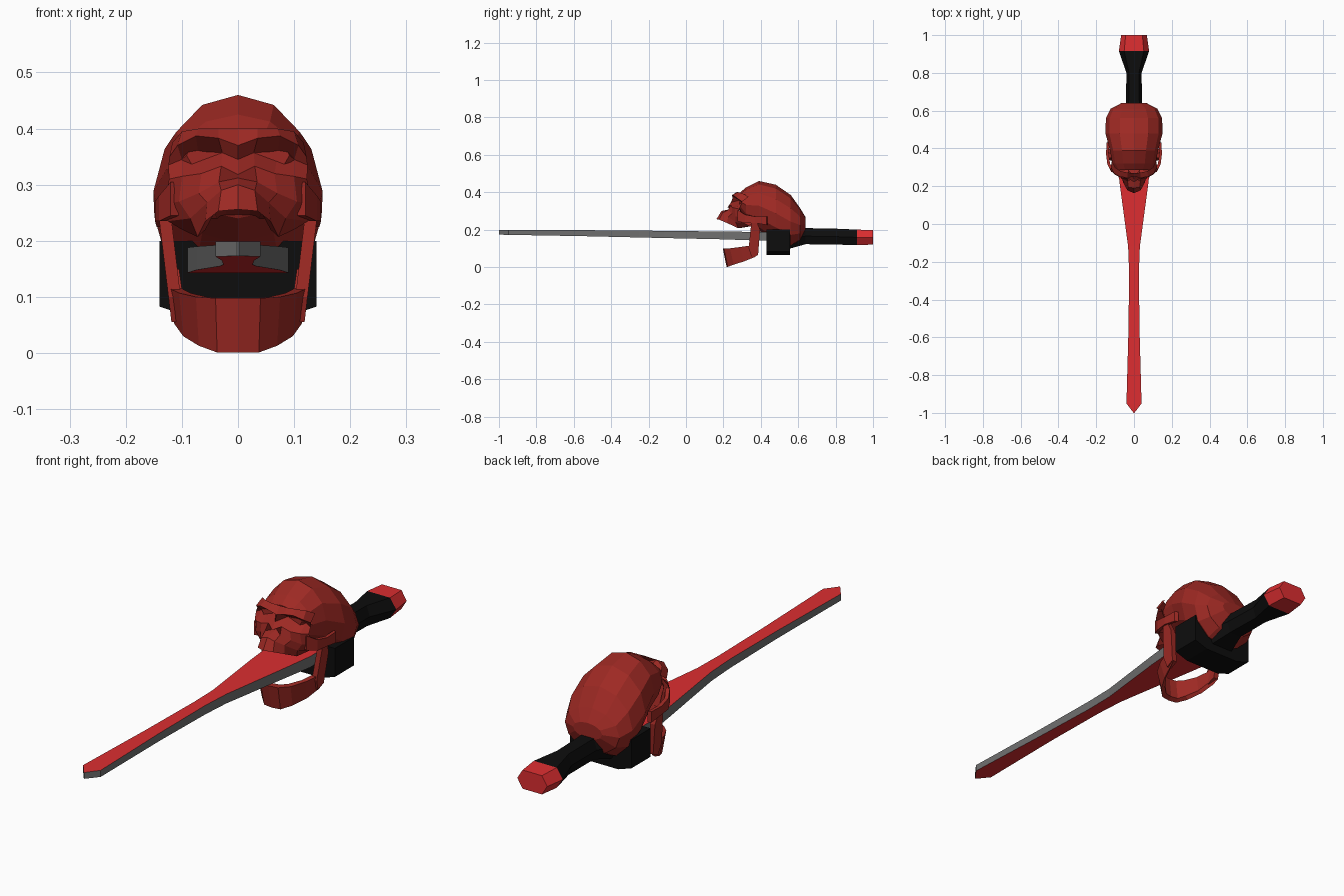
import bpy, bmesh
from math import sin, cos, pi


def material(name, rgb):
    m = bpy.data.materials.new(name)
    m.diffuse_color = (*rgb, 1)
    return m


BONE = material("bone_red", (0.34, 0.022, 0.017))
RED = material("bright_red", (0.72, 0.027, 0.03))
BLACK = material("black", (0.004, 0.004, 0.004))
STEEL = material("steel", (0.16, 0.16, 0.16))


def make(name, verts, faces, *mats, mirror=False, thick=0):
    me = bpy.data.meshes.new(name)
    me.from_pydata(verts, [], faces)
    bm = bmesh.new()
    bm.from_mesh(me)
    bmesh.ops.remove_doubles(bm, verts=bm.verts, dist=1e-5)
    bmesh.ops.recalc_face_normals(bm, faces=bm.faces)
    bm.to_mesh(me)
    bm.free()
    ob = bpy.data.objects.new(name, me)
    bpy.context.collection.objects.link(ob)
    for m in mats:
        me.materials.append(m)
    if thick:
        s = ob.modifiers.new("thickness", 'SOLIDIFY')
        s.thickness = thick
    if mirror:
        ob.modifiers.new("mirror", 'MIRROR')
    return ob


def loft(name, rings, *mats, mirror=False):
    n = len(rings[0])
    verts = [p for r in rings for p in r]
    faces = [(i * n + j, i * n + (j + 1) % n, (i + 1) * n + (j + 1) % n, (i + 1) * n + j)
             for i in range(len(rings) - 1) for j in range(n)]
    faces += [tuple(range(n)), tuple(range(len(verts) - n, len(verts)))]
    return make(name, verts, faces, *mats, mirror=mirror)


# Blade: y, half width, bottom, top; grey edges, red flats
blade = loft("blade", [[(-w, y, b), (w, y, b), (w, y, t), (-w, y, t)] for y, w, b, t in [
    (-1, .002, .173, .199), (-.95, .04, .172, .199), (-.55, .029, .165, .197),
    (-.25, .026, .158, .195), (-.12, .031, .155, .193), (.2, .074, .148, .19),
    (.34, .09, .143, .188), (.45, .09, .143, .188)]], RED, STEEL)
for p in blade.data.polygons:
    p.material_index = 0 if abs(p.normal.z) > .7 else 1


# Grip and pommel: six-sided sections
def hexring(y, w, b, t):
    m = (b + t) / 2
    return [(w, y, m), (w * .65, y, t), (-w * .65, y, t), (-w, y, m), (-w * .65, y, b), (w * .65, y, b)]


loft("grip", [hexring(*s) for s in [
    (.5, .09, .09, .205), (.56, .075, .1, .207), (.64, .043, .122, .208),
    (.8, .04, .12, .205), (.915, .08, .117, .2)]], BLACK)
loft("pommel", [hexring(*s) for s in [(.915, .08, .117, .2), (1, .068, .12, .197)]], RED)

# Guard behind the blade
half = [(.08, .063), (.14, .083), (.14, .2)]
outline = half + [(-x, z) for x, z in reversed(half)]
loft("guard", [[(x, y, z) for x, z in outline] for y in (.43, .555)], BLACK)

# Cranium: y, half width, bottom, top
rings = []
for y, w, b, t in [(.285, .09, .31, .395), (.32, .112, .24, .425), (.39, .125, .195, .46),
                   (.48, .148, .135, .44), (.56, .146, .1, .385),
                   (.61, .122, .135, .315), (.64, .065, .2, .265)]:
    c, h = (b + t) / 2, (t - b) / 2
    rings.append([(w * 1.02 * sin(a), y, c + h * cos(a)) for a in (2 * pi * k / 12 for k in range(12))])
loft("cranium", rings, BONE)

# Face: half grid from forehead down through sockets and cheek to palate
rows = [
    [(0, .27, .40), (.035, .272, .40), (.07, .28, .40), (.10, .30, .395), (.117, .335, .375)],
    [(0, .25, .37), (.035, .245, .383), (.075, .25, .387), (.108, .27, .37), (.122, .30, .35)],
    [(0, .24, .345), (.028, .285, .357), (.07, .30, .35), (.10, .30, .345), (.124, .295, .335)],
    [(0, .222, .318), (.03, .24, .333), (.065, .245, .32), (.10, .26, .315), (.123, .285, .31)],
    [(0, .25, .312), (.034, .225, .305), (.07, .245, .285), (.105, .265, .27), (.13, .30, .265)],
    [(0, .19, .30), (.03, .195, .29), (.055, .225, .268), (.085, .265, .24), (.125, .31, .235)],
    [(0, .163, .256), (.035, .178, .253), (.058, .22, .235), (.072, .28, .207), (.10, .34, .22)],
    [(0, .20, .268), (.022, .21, .265), (.042, .24, .25), (.058, .29, .22), (.07, .36, .22)],
    [(0, .38, .235), (.02, .38, .235), (.035, .38, .235), (.05, .38, .235), (.065, .38, .235)],
]
n = len(rows[0])
make("face", [p for r in rows for p in r],
     [(i * n + j, i * n + j + 1, (i + 1) * n + j + 1, (i + 1) * n + j)
      for i in range(len(rows) - 1) for j in range(n - 1)], BONE, mirror=True)

# Cheek arches, standing clear of the temples
loft("cheek_arch", [[(x, y, b), (x, y, t), (x - .014, y + .006, t), (x - .014, y + .006, b)]
                    for x, y, b, t in [(.12, .275, .245, .305), (.141, .315, .235, .28),
                                       (.148, .37, .235, .27), (.145, .43, .225, .27)]],
     BONE, mirror=True)

# Lower jaw: half of a U, outer x, outer y, inner x, inner y, bottom, top
loft("lower_jaw", [[(ox, oy, t), (ox * .93, oy + .02, b), (ix, iy + .01, b + .01), (ix, iy, t)]
                   for ox, oy, ix, iy, b, t in [
                       (0, .197, 0, .225, .001, .098), (.04, .203, .03, .23, .001, .098),
                       (.075, .235, .055, .252, .013, .1), (.105, .29, .085, .295, .03, .107),
                       (.122, .345, .1, .345, .052, .115), (.126, .366, .105, .366, .066, .15)]],
     BONE, mirror=True)

# Upright jaw branches
branch = [(.335, .1), (.35, .055), (.386, .07), (.396, .2), (.375, .25), (.35, .245), (.342, .17)]
loft("jaw_branch", [[(base + .12 * z, y, z) for y, z in branch] for base in (.09, .112)],
     BONE, mirror=True)
